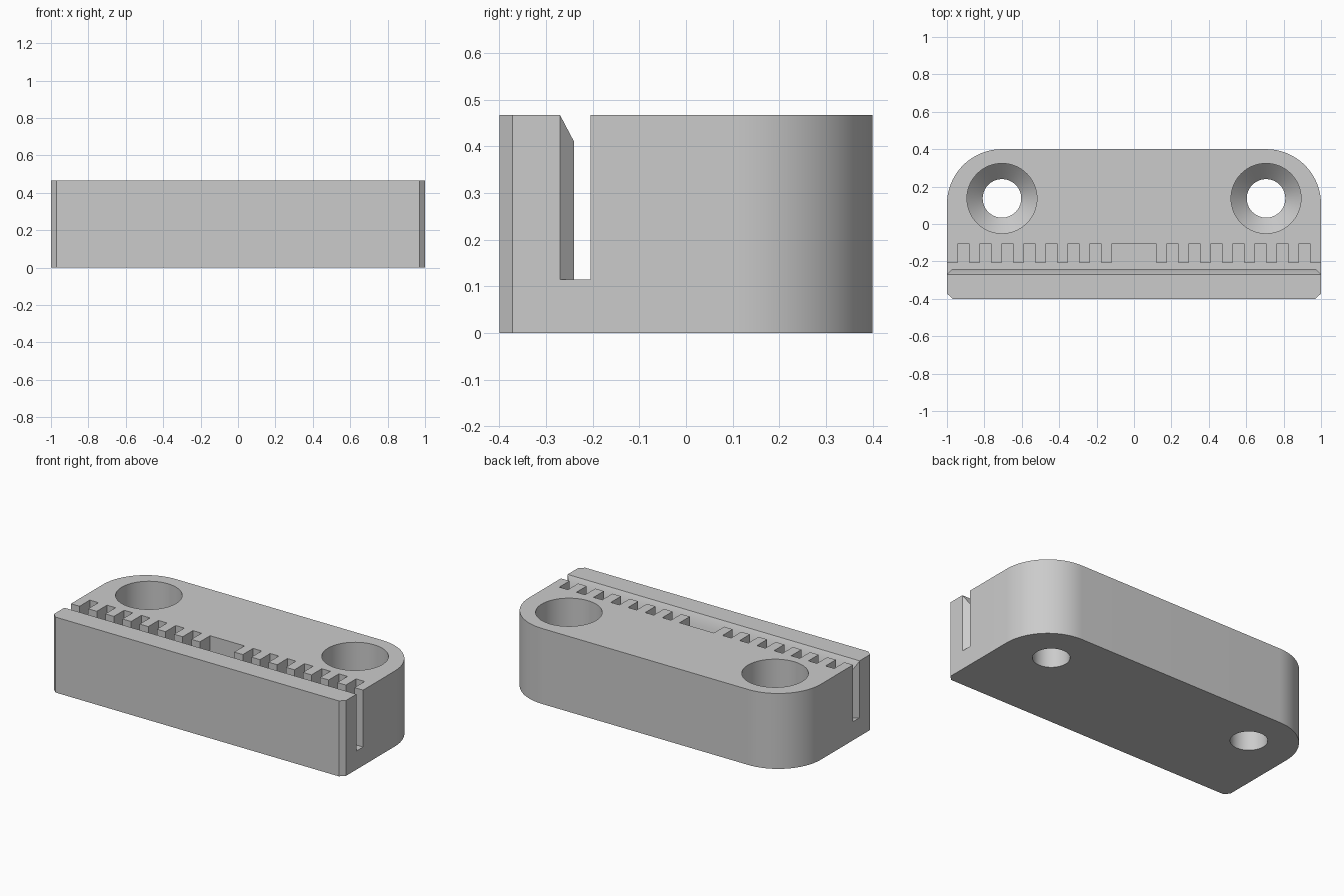
import bpy
import bmesh
import math
from mathutils import Vector

old = bpy.data.objects.get("Cube")
if old:
    bpy.data.objects.remove(old, do_unlink=True)

HEIGHT = 0.467
FLOOR = 0.115          # bottom of the belt slot
PITCH = 2 / 17         # spacing of the belt teeth
HOLE = Vector((0.706, 0.137, 0))

grey = bpy.data.materials.new("plain grey")
grey.use_nodes = True
colour = (0.6, 0.6, 0.6, 1)
grey.diffuse_color = colour
grey.node_tree.nodes["Principled BSDF"].inputs["Base Color"].default_value = colour


def prism(name, points, offset):
    """Extrude a closed 3D outline along an offset."""
    bm = bmesh.new()
    face = bm.faces.new([bm.verts.new(p) for p in points])
    new = bmesh.ops.extrude_face_region(bm, geom=[face])["geom"]
    bmesh.ops.translate(bm, vec=offset,
                        verts=[v for v in new if isinstance(v, bmesh.types.BMVert)])
    return finish(name, bm)


def lathe(name, profile, centre, steps=64):
    """Spin a radius/height profile around a vertical axis."""
    bm = bmesh.new()
    rings = [[bm.verts.new(centre + Vector((r * math.cos(a), r * math.sin(a), z)))
              for a in (2 * math.pi * i / steps for i in range(steps))]
             for r, z in profile]
    for low, high in zip(rings, rings[1:]):
        for i in range(steps):
            j = (i + 1) % steps
            bm.faces.new((low[i], low[j], high[j], high[i]))
    bm.faces.new(rings[0])
    bm.faces.new(rings[-1])
    return finish(name, bm)


def finish(name, bm):
    bmesh.ops.recalc_face_normals(bm, faces=bm.faces)
    mesh = bpy.data.meshes.new(name)
    bm.to_mesh(mesh)
    bm.free()
    mesh.materials.append(grey)
    obj = bpy.data.objects.new(name, mesh)
    bpy.context.collection.objects.link(obj)
    return obj


def cut(target, cutter):
    """Subtract a cutter and discard it."""
    mod = target.modifiers.new("cut", "BOOLEAN")
    mod.operation = "DIFFERENCE"
    mod.solver = "EXACT"
    mod.object = cutter
    bpy.context.view_layer.objects.active = target
    bpy.ops.object.modifier_apply(modifier=mod.name)
    bpy.data.objects.remove(cutter, do_unlink=True)


# Block with chamfered front corners and rounded back corners
radius = 0.294
half = [(0.97, -0.4), (1, -0.372)]
for i in range(25):
    a = math.pi / 2 * i / 24
    half.append((1 - radius + radius * math.cos(a), 0.4 - radius + radius * math.sin(a)))
outline = half + [(-x, y) for x, y in reversed(half)]
block = prism("clamp_block", [(x, y, 0) for x, y in outline], (0, 0, HEIGHT))

# Slot with toothed back wall and flared ends
tip, root = -0.205, -0.105
gaps = [(-1 + PITCH * (k + 0.5), -1 + PITCH * (k + 1)) for k in range(7)]
gaps += [(-PITCH, PITCH)] + [(-b, -a) for a, b in reversed(gaps)]
slot = [(1.03, tip), (1.03, -0.3), (0.97, -0.24), (-0.97, -0.24), (-1.03, -0.3), (-1.03, tip)]
for a, b in gaps:
    slot += [(a, tip), (a, root), (b, root), (b, tip)]
cut(block, prism("slot_cutter", [(x, y, FLOOR) for x, y in slot], (0, 0, 0.5)))

# Sloping lead-in along the top of the front wall
bevel = [(-0.24, 0.41), (-0.2753, 0.477), (-0.22, 0.477), (-0.22, 0.41)]
cut(block, prism("lead_in_cutter", [(-1.1, y, z) for y, z in bevel], (2.2, 0, 0)))

# Countersunk screw holes
screw = [(0.103, -0.1), (0.103, 0.15), (0.187, 0.234), (0.187, 0.6)]
for side in (-1, 1):
    cut(block, lathe("screw_cutter", screw, Vector((side * HOLE.x, HOLE.y, 0))))

bpy.ops.object.select_all(action="DESELECT")
block.select_set(True)
bpy.context.view_layer.objects.active = block
bpy.ops.object.shade_smooth_by_angle(angle=math.radians(30))
